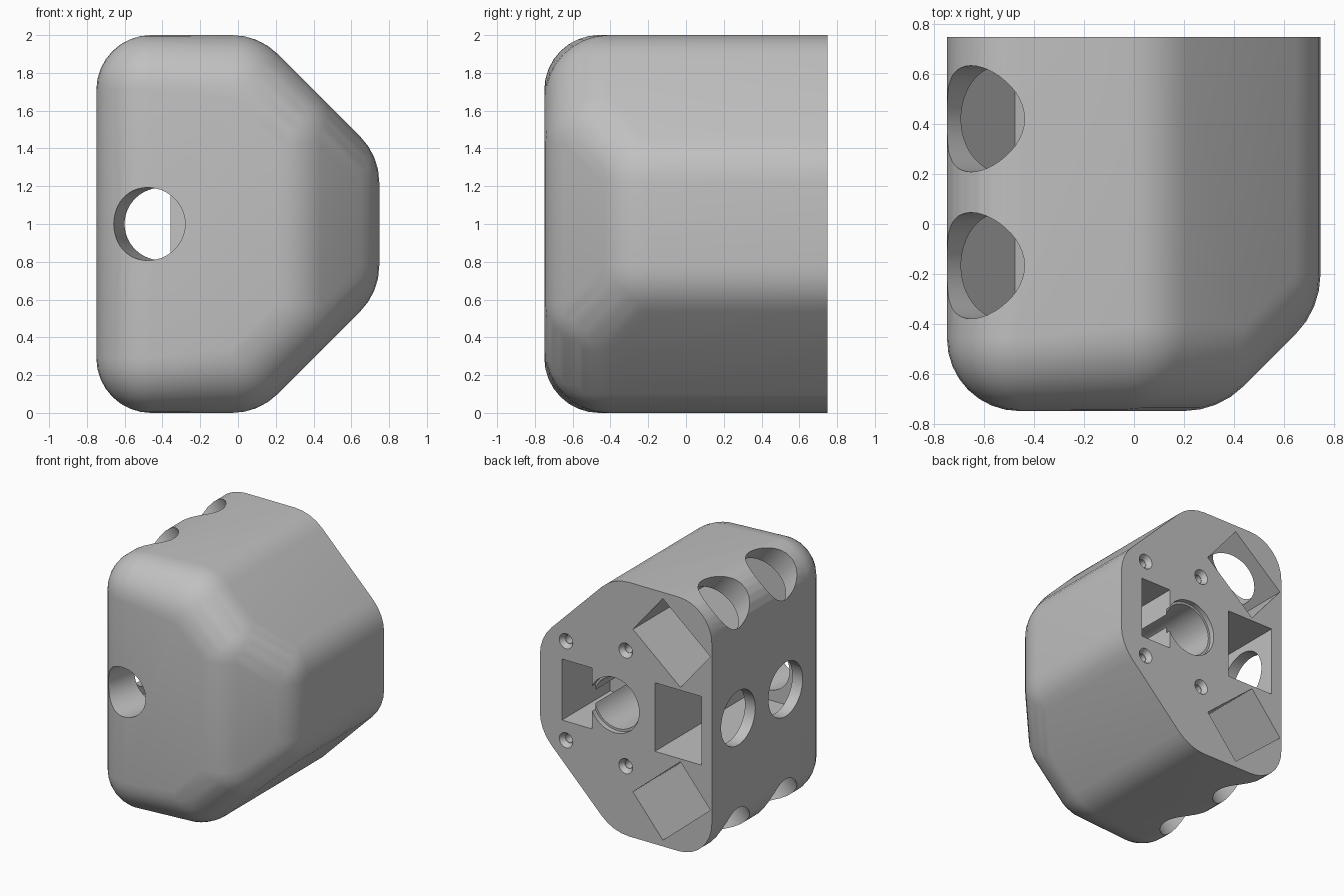
import bpy, bmesh, math
from mathutils import Vector, Matrix

cube = bpy.data.objects.get("Cube")
if cube:
    bpy.data.objects.remove(cube, do_unlink=True)

# Single material
grey = bpy.data.materials.new("plain_grey")
grey.use_nodes = True
colour = (0.53, 0.53, 0.53, 1)
grey.diffuse_color = colour
grey.node_tree.nodes["Principled BSDF"].inputs["Base Color"].default_value = colour

BACK = 0.75


def make_object(name, bm):
    mesh = bpy.data.meshes.new(name)
    bmesh.ops.recalc_face_normals(bm, faces=bm.faces)
    bm.to_mesh(mesh)
    bm.free()
    mesh.materials.append(grey)
    obj = bpy.data.objects.new(name, mesh)
    bpy.context.collection.objects.link(obj)
    return obj


def activate(obj):
    bpy.ops.object.select_all(action='DESELECT')
    obj.select_set(True)
    bpy.context.view_layer.objects.active = obj


# Housing: convex skin around rounded corner balls, cut flat at the back
def corner_balls():
    r = 0.29
    yield Vector((-0.75 + r, -0.75 + r, 2 - r)), r, True
    r = 0.34
    diag = 2.11 - r * math.sqrt(2)       # upper slope: x + z
    cham = 1.09 - r * math.sqrt(2)       # front slope: x - y
    y = -0.75 + r
    yield Vector((diag - 2 + r, y, 2 - r)), r, True
    x = cham + y
    yield Vector((x, y, diag - x)), r, False
    x = 0.748 - r
    yield Vector((x, x - cham, diag - x)), r, True


def make_housing():
    ball = bmesh.new()
    bmesh.ops.create_uvsphere(ball, u_segments=32, v_segments=16, radius=1)
    dirs = [v.co.copy() for v in ball.verts]
    ball.free()
    bm = bmesh.new()
    for centre, r, to_back in corner_balls():
        for d in dirs:
            p = centre + d * r
            for z in (p.z, 2 - p.z):
                bm.verts.new((p.x, p.y, z))
                if to_back:
                    bm.verts.new((p.x, BACK, z))
    hull = bmesh.ops.convex_hull(bm, input=bm.verts)
    loose = {g for g in hull["geom_interior"] + hull["geom_unused"]
             if isinstance(g, bmesh.types.BMVert)}
    bmesh.ops.delete(bm, geom=list(loose), context='VERTS')
    bmesh.ops.dissolve_limit(bm, angle_limit=math.radians(0.5),
                             verts=bm.verts, edges=bm.edges)
    return make_object("housing", bm)


housing = make_housing()


def cut(bm):
    cutter = make_object("cutter", bm)
    cutter.hide_render = True
    activate(housing)
    mod = housing.modifiers.new("cut", 'BOOLEAN')
    mod.operation = 'DIFFERENCE'
    mod.solver = 'EXACT'
    mod.object = cutter
    bpy.ops.object.modifier_apply(modifier=mod.name)
    bpy.data.objects.remove(cutter, do_unlink=True)


def cut_round(start, end, r1, r2=None, sides=48):
    start, end = Vector(start), Vector(end)
    axis = end - start
    turn = axis.to_track_quat('Z', 'Y').to_matrix().to_4x4()
    bm = bmesh.new()
    bmesh.ops.create_cone(bm, cap_ends=True, segments=sides, radius1=r1,
                          radius2=r1 if r2 is None else r2, depth=axis.length,
                          matrix=Matrix.Translation((start + end) / 2) @ turn)
    cut(bm)


def cut_pocket(x, z, width, height, floor, angle=0):
    top = BACK + 0.1
    bm = bmesh.new()
    bmesh.ops.create_cube(bm, size=1, matrix=(
        Matrix.Translation((x, (top + floor) / 2, z))
        @ Matrix.Rotation(-angle, 4, 'Y')
        @ Matrix.Diagonal((width, top - floor, height, 1))))
    cut(bm)


# Three deep slots, each with two round windows through the outer wall
for degrees, x, z in ((180, -0.457, 1), (130, -0.40, 1.622), (230, -0.40, 0.378)):
    angle = math.radians(degrees)
    out = Vector((math.cos(angle), 0, math.sin(angle)))
    cut_pocket(x, z, 0.406, 0.54, -0.43, angle)
    for y in (0.422, -0.167):
        centre = Vector((x, y, z))
        cut_round(centre + out * 0.1, centre + out * 0.6, 0.213)

# Slanted cable hole in the front wall
cut_round((-0.514, -0.9, 1), (-0.40, -0.42, 1), 0.193)

# Central bore with a shallow step, and the pocket beside it
cut_round((0.1, BACK + 0.1, 1), (0.1, -0.2, 1), 0.2)
cut_round((0.1, BACK + 0.1, 1), (0.1, BACK - 0.04, 1), 0.217)
cut_pocket(0.424, 1, 0.262, 0.48, 0.15)

# Countersunk screw holes
for x, dz in ((0.52, 0.39), (0.0, 0.455)):
    for z in (1 + dz, 1 - dz):
        cut_round((x, BACK + 0.02, z), (x, 0.35, z), 0.032, sides=24)
        cut_round((x, BACK + 0.01, z), (x, BACK - 0.04, z), 0.065, 0.035, sides=24)

activate(housing)
bpy.ops.object.shade_smooth_by_angle(angle=math.radians(30))
